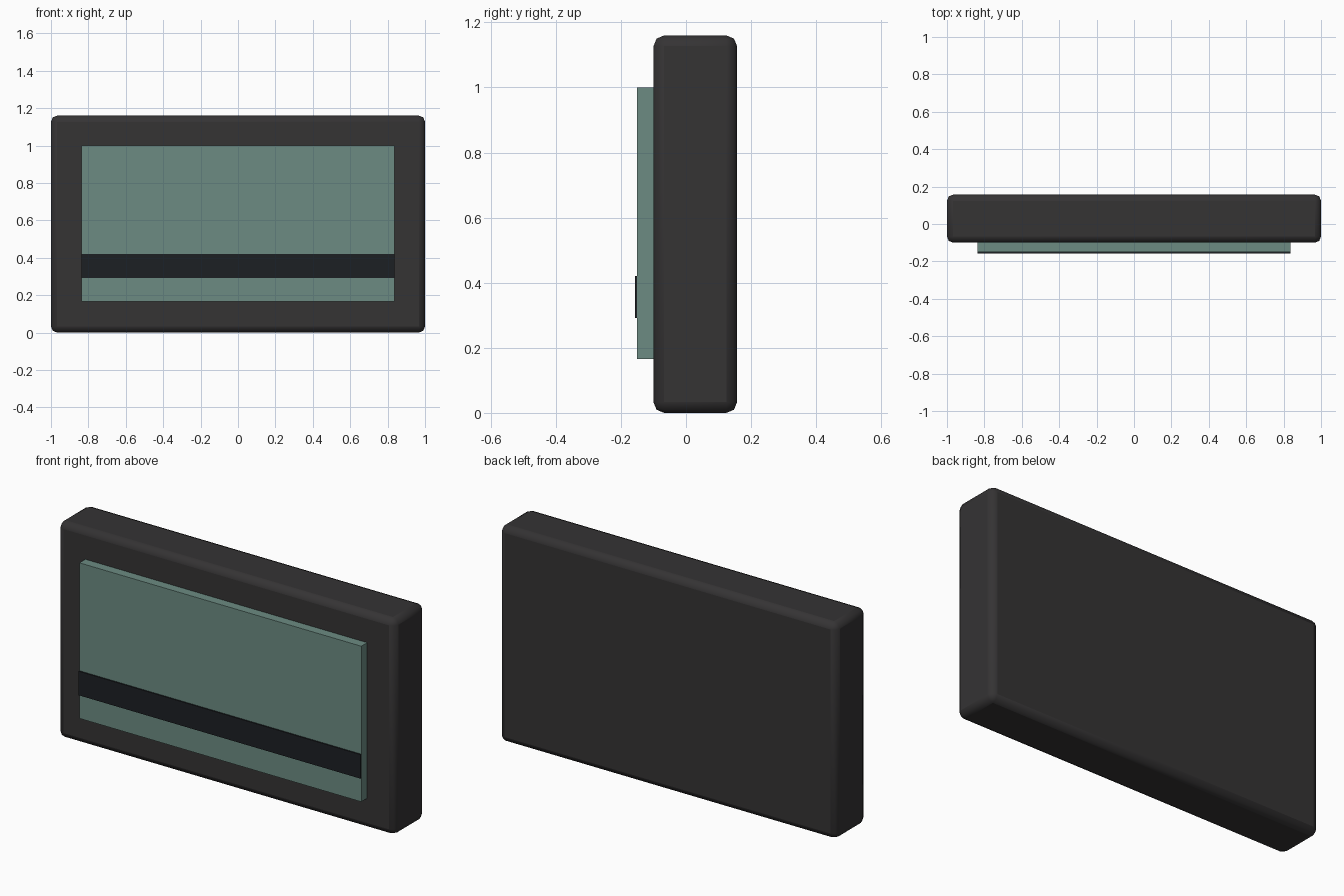
import bpy

if "Cube" in bpy.data.objects:
    bpy.data.objects.remove(bpy.data.objects["Cube"])


def material(name, color):
    mat = bpy.data.materials.new(name)
    mat.diffuse_color = color
    mat.use_nodes = True
    mat.node_tree.nodes["Principled BSDF"].inputs["Base Color"].default_value = mat.diffuse_color
    return mat


def box(name, lo, hi, mat):
    """Axis-aligned box between two opposite corners."""
    bpy.ops.mesh.primitive_cube_add(size=1, location=[(a + b) / 2 for a, b in zip(lo, hi)])
    ob = bpy.context.object
    ob.name = name
    ob.scale = [b - a for a, b in zip(lo, hi)]
    bpy.ops.object.transform_apply(location=False, rotation=False, scale=True)
    ob.data.materials.append(mat)
    return ob


dark = material("dark_casing", (0.035, 0.033, 0.034, 1))
glass = material("green_glass", (0.15, 0.26, 0.225, 0.85))
black = material("black_strip", (0.012, 0.014, 0.017, 1))

# Casing with softly rounded edges
casing = box("casing", (-1, -0.10, 0), (1, 0.157, 1.16), dark)
bevel = casing.modifiers.new("rounded_edges", 'BEVEL')
bevel.width = 0.033
bevel.segments = 2
bpy.ops.object.shade_smooth_by_angle(angle=0.9)

# Raised glass panel on the front
box("glass_panel", (-0.837, -0.15, 0.165), (0.837, -0.095, 1.0), glass)

# Dark band across the glass
box("cross_band", (-0.837, -0.157, 0.292), (0.837, -0.148, 0.421), black)
